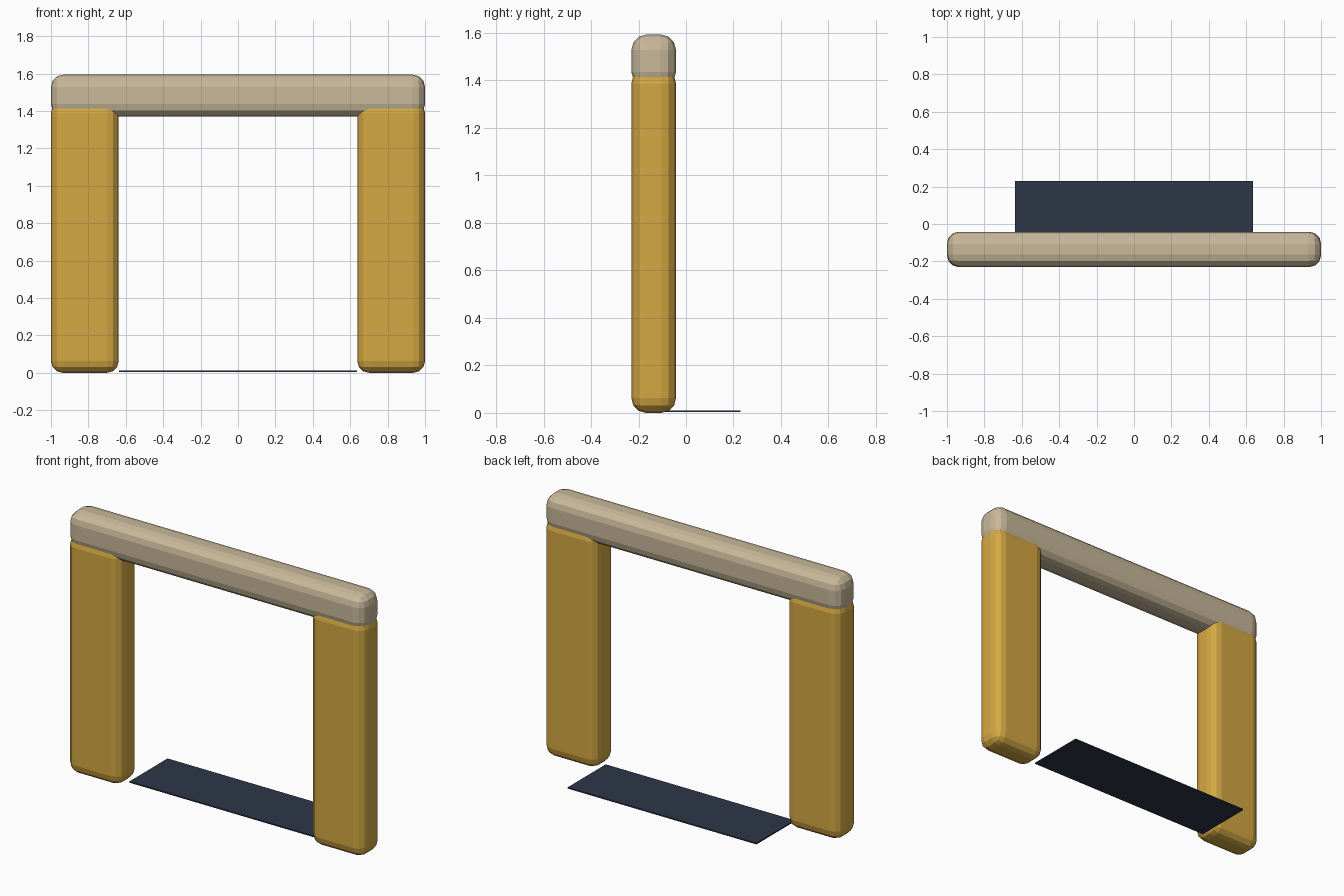
import bpy

if "Cube" in bpy.data.objects:
    bpy.data.objects.remove(bpy.data.objects["Cube"])


def material(name, rgb):
    # sRGB 0-255 to linear diffuse colour
    def lin(c):
        c /= 255
        return c / 12.92 if c <= 0.04045 else ((c + 0.055) / 1.055) ** 2.4
    m = bpy.data.materials.new(name)
    m.diffuse_color = (*[lin(c) for c in rgb], 1)
    m.use_nodes = True
    m.node_tree.nodes["Principled BSDF"].inputs["Base Color"].default_value = m.diffuse_color
    return m


def box(name, lo, hi, mat, bevel=0):
    # axis-aligned box between two corners, optionally with rounded edges
    bpy.ops.mesh.primitive_cube_add(size=1, location=[(a + b) / 2 for a, b in zip(lo, hi)])
    ob = bpy.context.object
    ob.name = name
    ob.scale = [b - a for a, b in zip(lo, hi)]
    bpy.ops.object.transform_apply(location=False, rotation=False, scale=True)
    ob.data.materials.append(mat)
    if bevel:
        mod = ob.modifiers.new("rounded_edges", 'BEVEL')
        mod.width = bevel
        mod.segments = 3
    return ob


ochre = material("ochre", (212, 168, 67))
stone = material("sandstone", (200, 184, 154))
slate = material("dark_slate", (45, 55, 72))

FRONT, BACK = -0.23, -0.042

# Two posts, their tops sunk into the lintel
for side, x in (("left", -1.0), ("right", 0.638)):
    box(side + "_post", (x, FRONT, 0), (x + 0.362, BACK, 1.45), ochre, 0.062)

# Lintel across the top
box("lintel", (-1, FRONT, 1.37), (1, BACK, 1.594), stone, 0.066)

# Thin threshold plate running back from the middle of the posts
box("threshold", (-0.636, -0.136, 0.003), (0.636, 0.23, 0.011), slate)
